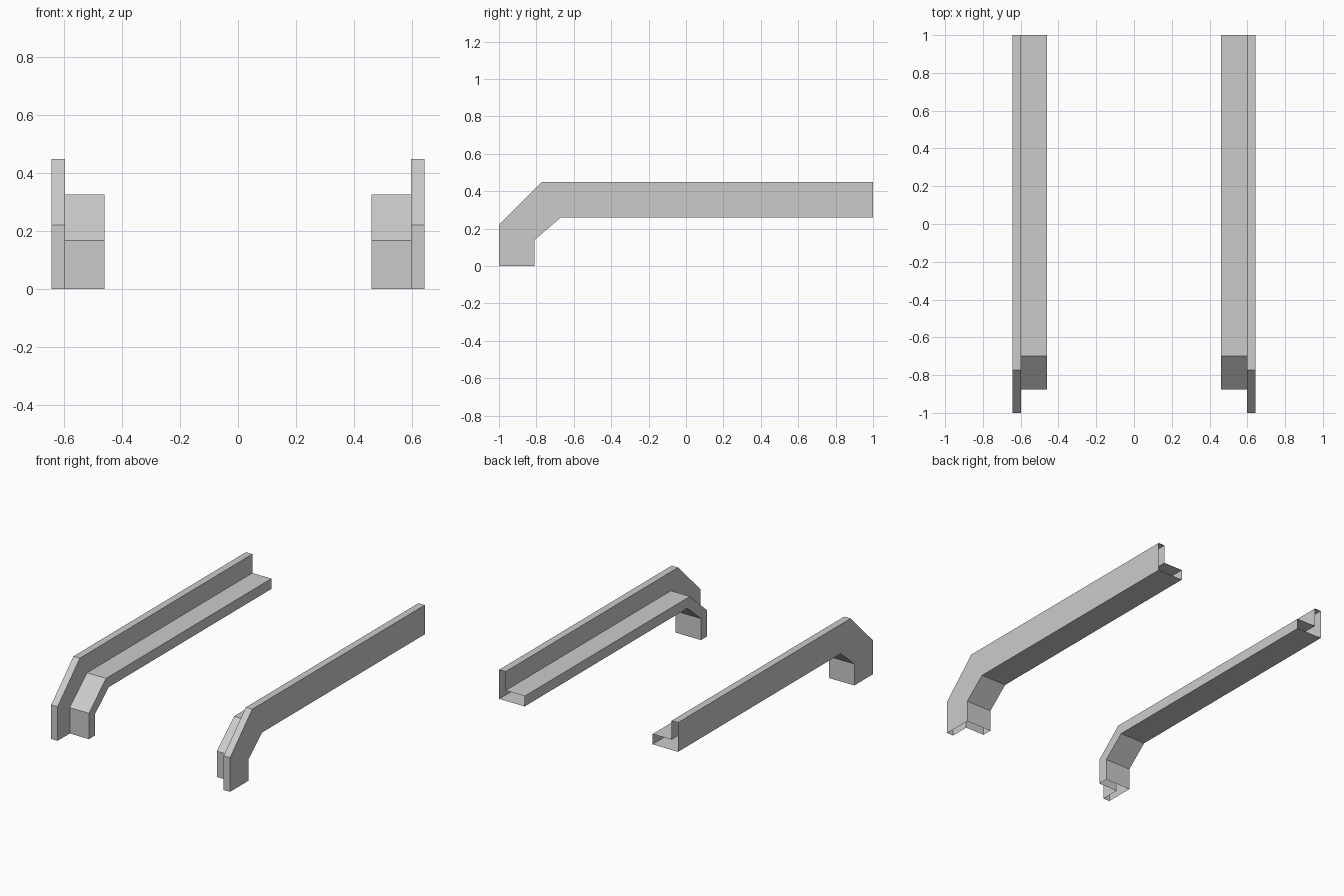
import bpy
import bmesh

cube = bpy.data.objects.get("Cube")
if cube:
    bpy.data.objects.remove(cube, do_unlink=True)

grey = bpy.data.materials.new("plain grey")
grey.use_nodes = True
colour = (0.6, 0.6, 0.6, 1)
grey.diffuse_color = colour
grey.node_tree.nodes["Principled BSDF"].inputs["Base Color"].default_value = colour

# Side paths (y, z), running from the foot up and over to the back
crest = [(-1, 0), (-1, 0.222), (-0.772, 0.45), (1, 0.45)]
ledge = [(-0.875, 0), (-0.875, 0.168), (-0.698, 0.327), (1, 0.327)]
underside = [(-0.81, 0), (-0.81, 0.14), (-0.67, 0.26), (1, 0.26)]
outer, step, inner = 0.643, 0.597, 0.46

# L-shaped section: each corner is an x position following one path
section = [(outer, crest), (step, crest), (step, ledge),
           (inner, ledge), (inner, underside), (outer, underside)]


def make_rail(name, side):
    """Hollow L-section rail, open at the foot and at the back end."""
    bm = bmesh.new()
    rows = [[bm.verts.new((side * x, y, z)) for y, z in path]
            for x, path in section]
    for i, row in enumerate(rows):
        following = rows[(i + 1) % len(rows)]
        for j in range(len(row) - 1):
            quad = [row[j], row[j + 1], following[j + 1], following[j]]
            bm.faces.new(quad if side > 0 else quad[::-1])
    bm.normal_update()
    # Crest slope faces upward when the winding points outward
    if bm.faces[:][1].normal.z < 0:
        bmesh.ops.reverse_faces(bm, faces=bm.faces[:])
    mesh = bpy.data.meshes.new(name)
    bm.to_mesh(mesh)
    bm.free()
    mesh.materials.append(grey)
    bpy.context.collection.objects.link(bpy.data.objects.new(name, mesh))


make_rail("left_rail", 1)
make_rail("right_rail", -1)
